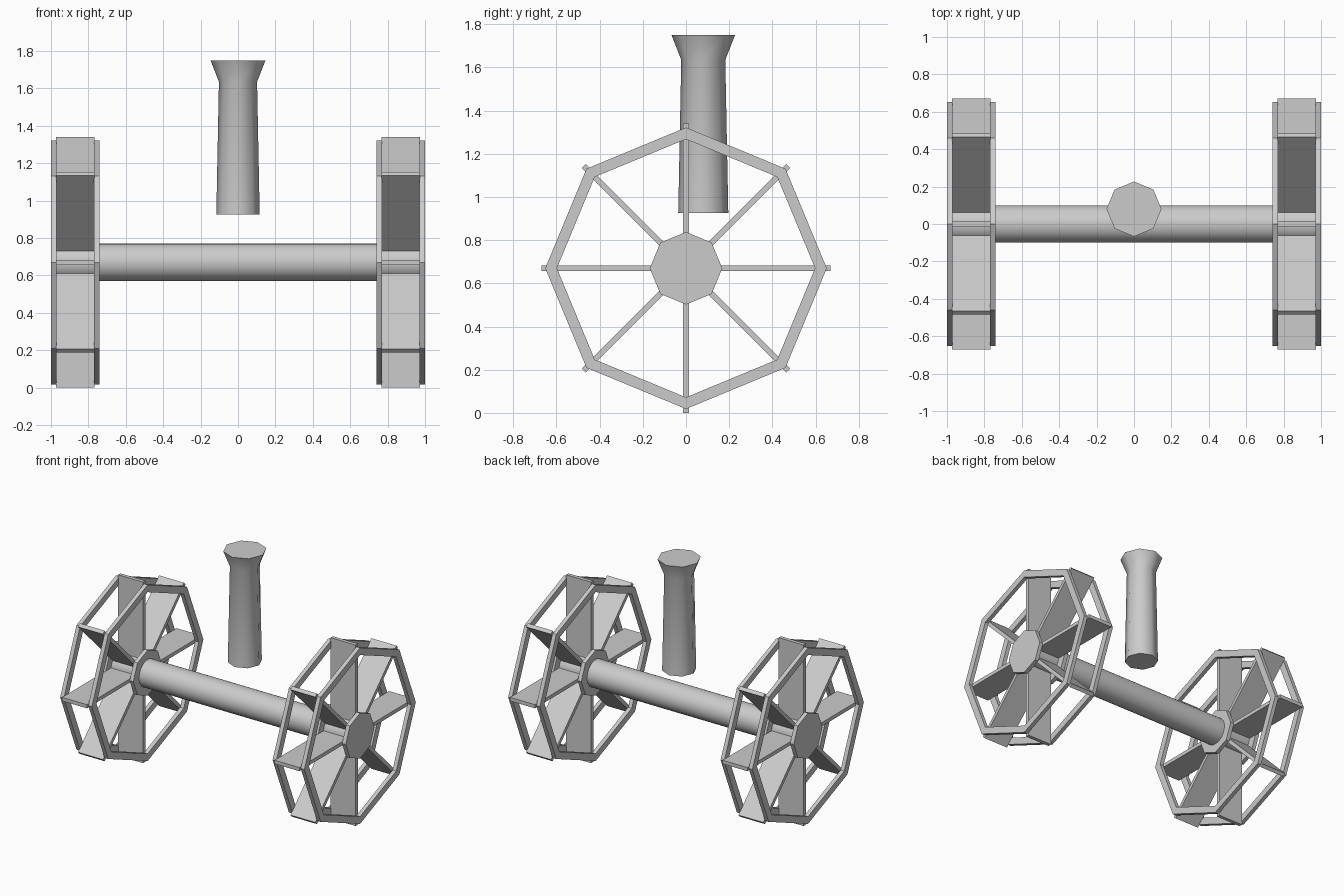
import bpy, bmesh
from math import cos, sin, pi, radians
from mathutils import Matrix

if "Cube" in bpy.data.objects:
    bpy.data.objects.remove(bpy.data.objects["Cube"])

AXLE_Z = 0.67      # height of the wheel centres


def finish(name, bm, smooth=None):
    bmesh.ops.recalc_face_normals(bm, faces=bm.faces)
    me = bpy.data.meshes.new(name)
    bm.to_mesh(me)
    bm.free()
    ob = bpy.data.objects.new(name, me)
    bpy.context.collection.objects.link(ob)
    if smooth:
        bpy.ops.object.select_all(action='DESELECT')
        ob.select_set(True)
        bpy.context.view_layer.objects.active = ob
        bpy.ops.object.shade_smooth_by_angle(angle=radians(smooth))
    return ob


def circle_x(bm, x, r, n):
    return [bm.verts.new((x, r * cos(2 * pi * i / n), AXLE_Z + r * sin(2 * pi * i / n)))
            for i in range(n)]


def bridge(bm, a, b):
    for i in range(len(a)):
        j = (i + 1) % len(a)
        bm.faces.new((a[i], a[j], b[j], b[i]))


def disc_x(name, x0, x1, r, n, smooth=None):
    bm = bmesh.new()
    a, b = circle_x(bm, x0, r, n), circle_x(bm, x1, r, n)
    bridge(bm, a, b)
    bm.faces.new(a)
    bm.faces.new(b)
    return finish(name, bm, smooth)


def rim(name, x0, x1, r_in, r_out):
    bm = bmesh.new()
    loops = [circle_x(bm, x, r, 8) for x, r in
             ((x0, r_in), (x0, r_out), (x1, r_out), (x1, r_in))]
    for k in range(4):
        bridge(bm, loops[k], loops[(k + 1) % 4])
    return finish(name, bm)


def paddles(name, x, width, r0, r1, thick):
    bm = bmesh.new()
    for k in range(8):
        m = (Matrix.Translation((x, 0, AXLE_Z)) @ Matrix.Rotation(k * pi / 4, 4, 'X')
             @ Matrix.Translation((0, 0, (r0 + r1) / 2))
             @ Matrix.Diagonal((width, thick, r1 - r0, 1)))
        bmesh.ops.create_cube(bm, size=1, matrix=m)
    return finish(name, bm)


# Paddle wheels: two rims, two hub plates and eight paddles on each side
for side, s in (("left", -1), ("right", 1)):
    for place, x0, x1 in (("inner", 0.74, 0.77), ("outer", 0.97, 1.0)):
        rim(f"{side}_{place}_rim", s * x0, s * x1, 0.598, 0.652)
        disc_x(f"{side}_{place}_hub", s * x0, s * x1, 0.168, 8)
    paddles(f"{side}_paddles", s * 0.87, 0.204, 0.085, 0.67, 0.027)

# Axle
disc_x("axle", -0.975, 0.975, 0.1, 32, 30)

# Funnel: tapered eight-sided pipe with a flared mouth
bm = bmesh.new()
rings = [[bm.verts.new((r * cos(i * pi / 4), 0.08 + r * sin(i * pi / 4), z)) for i in range(8)]
         for z, r in ((0.925, 0.116), (1.635, 0.102), (1.75, 0.147))]
bridge(bm, rings[0], rings[1])
bridge(bm, rings[1], rings[2])
bm.faces.new(rings[0])
bm.faces.new(rings[2])
finish("funnel", bm, 60)
